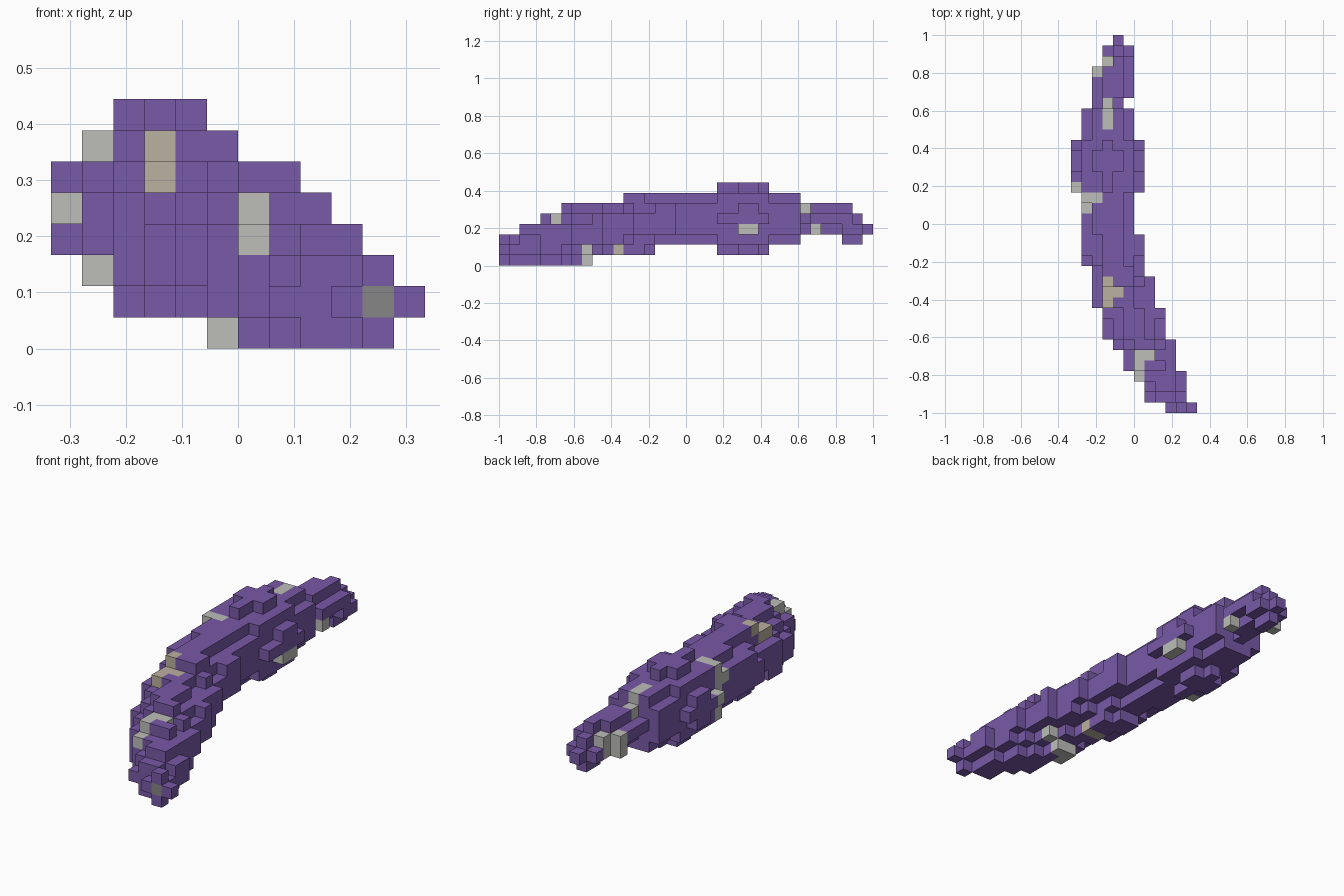
import bpy
import bmesh
from mathutils import Vector

cube = bpy.data.objects.get("Cube")
if cube:
    bpy.data.objects.remove(cube)

CELL = 1 / 18
PURPLE, PALE, TAN, DARK = range(4)


def make_material(name, colour):
    material = bpy.data.materials.new(name)
    material.use_nodes = True
    rgba = (*colour, 1)
    material.diffuse_color = rgba
    shader = material.node_tree.nodes["Principled BSDF"]
    shader.inputs["Base Color"].default_value = rgba
    return material


def expand(*runs):
    """Turn (count, value) runs along the length into one value per slice."""
    return [value for count, value in runs for _ in range(count)]


# Outline of the bent, tapering body, slice by slice from front to back
left_edge = expand((1, 9), (2, 7), (1, 6), (2, 5), (1, 4), (3, 3), (4, 2), (7, 1),
                   (5, 0), (3, 1), (4, 2), (2, 3), (1, 4))
right_edge = expand((1, 12), (3, 11), (3, 10), (3, 9), (3, 8), (4, 7), (4, 6),
                    (5, 7), (3, 6), (1, 5), (5, 6), (1, 5))
bottom_edge = expand((9, 0), (6, 1), (6, 2), (5, 1), (3, 2), (4, 3), (2, 2), (1, 3))
top_edge = expand((2, 3), (2, 4), (2, 5), (6, 6), (9, 7), (5, 8), (3, 7), (5, 6),
                  (1, 5), (1, 4))
narrow_slices = {21, 22, 25}


def inside_slice(x, y, z):
    """Test a cell against the rounded cross-section of its slice."""
    x0, x1 = left_edge[y], right_edge[y]
    z0, z1 = bottom_edge[y], top_edge[y]
    across = (2 * x + 1 - x0 - x1) / (x1 - x0)
    upward = (2 * z + 1 - z0 - z1) / (z1 - z0)
    limit = 0.76 if y in narrow_slices else 0.86
    return across ** 2 + upward ** 2 <= limit


# Fill the rounded body with cells
cells = {}
for y in range(len(left_edge)):
    for x in range(left_edge[y], right_edge[y]):
        for z in range(bottom_edge[y], top_edge[y]):
            if inside_slice(x, y, z):
                cells[x, y, z] = PURPLE
cells.pop((8, 5, 4), None)

# Coloured flecks: front crest, underside, hump, side band, back crest, tail
pale_flecks = [(6, 3, 3), (6, 4, 4), (6, 5, 4), (7, 5, 4),
               (5, 7, 0), (5, 8, 0), (6, 8, 0), (7, 8, 1),
               (6, 23, 3), (6, 24, 3), (0, 21, 4), (1, 19, 5), (2, 20, 6),
               (3, 27, 6), (3, 28, 6), (3, 29, 5), (5, 30, 3),
               (2, 32, 3), (2, 32, 4), (3, 33, 3), (3, 33, 4)]
pale_flecks += [(1, 20, z) for z in range(2, 7)]
tan_flecks = [(3, 10, 5), (3, 11, 5), (4, 11, 5), (3, 12, 6), (4, 11, 1), (5, 11, 1)]
dark_flecks = [(10, 0, 1)]
for colour, flecks in ((PALE, pale_flecks), (TAN, tan_flecks), (DARK, dark_flecks)):
    for cell in flecks:
        cells[cell] = colour

# Skin: one square wherever a cell meets open air
bm = bmesh.new()
origin = Vector((-6, -18, 0))
half = Vector((0.5, 0.5, 0.5))
axes = [Vector((1, 0, 0)), Vector((0, 1, 0)), Vector((0, 0, 1))]
for cell, colour in cells.items():
    centre = Vector(cell) + origin + half
    for a in range(3):
        u, v = axes[(a + 1) % 3] / 2, axes[(a + 2) % 3] / 2
        for sign in (-1, 1):
            neighbour = list(cell)
            neighbour[a] += sign
            if tuple(neighbour) in cells:
                continue
            middle = centre + axes[a] * sign / 2
            ring = [middle - u - v, middle + u - v, middle + u + v, middle - u + v]
            if sign < 0:
                ring.reverse()
            face = bm.faces.new([bm.verts.new(p * CELL) for p in ring])
            face.material_index = colour
bmesh.ops.remove_doubles(bm, verts=bm.verts, dist=CELL / 100)

mesh = bpy.data.meshes.new("curved_body")
bm.to_mesh(mesh)
bm.free()
for name, rgb in (("purple", (0.19, 0.1, 0.39)), ("pale_grey", (0.51, 0.52, 0.49)),
                  ("tan", (0.5, 0.44, 0.35)), ("dark_grey", (0.24, 0.24, 0.24))):
    mesh.materials.append(make_material(name, rgb))
body = bpy.data.objects.new("curved_body", mesh)
bpy.context.collection.objects.link(body)
